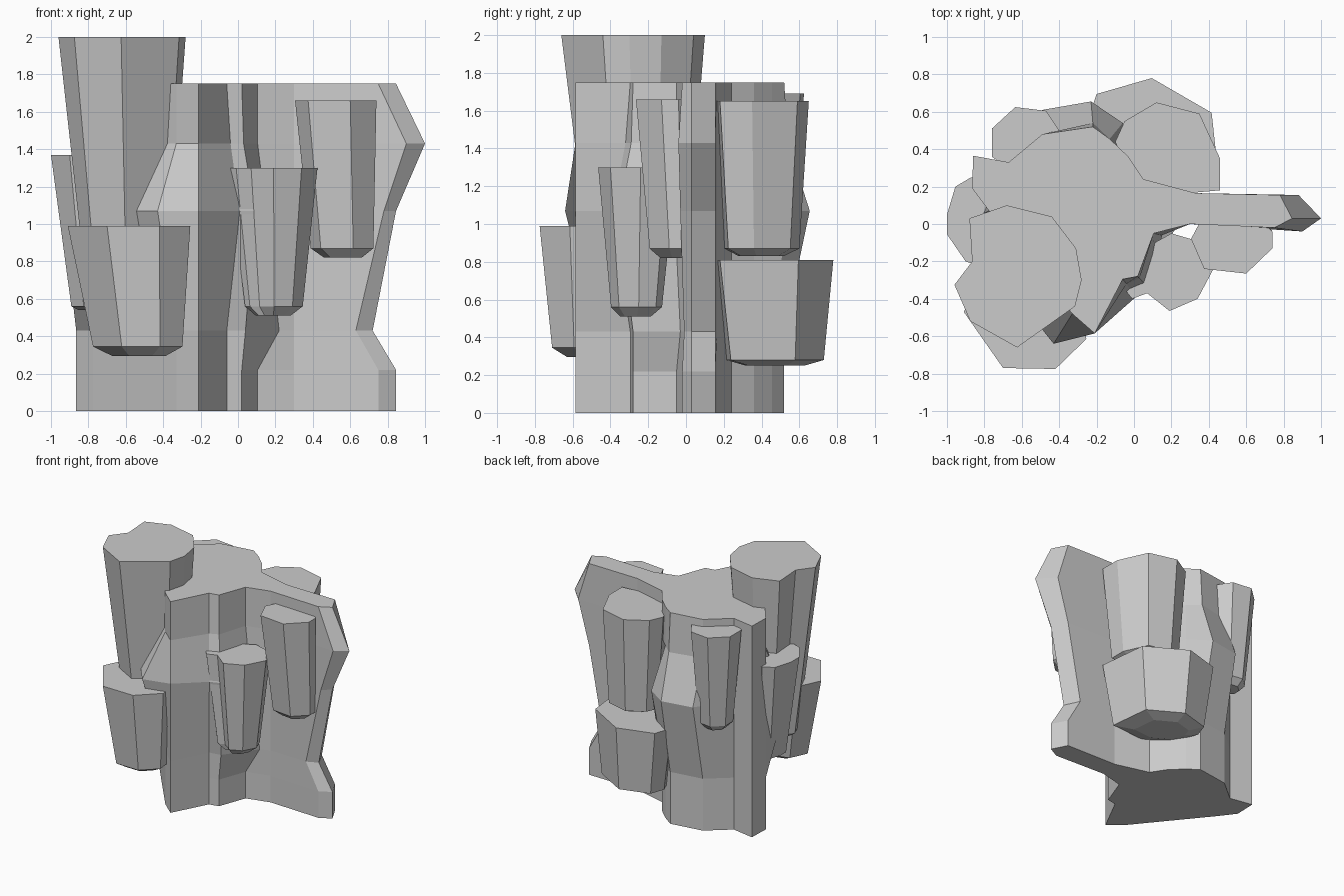
import bpy, bmesh


def loft(name, rings):
    """Skin a stack of equal-length rings of 3D points and cap both ends."""
    bm = bmesh.new()
    vr = [[bm.verts.new(p) for p in ring] for ring in rings]
    n = len(vr[0])
    for a, b in zip(vr, vr[1:]):
        for i in range(n):
            j = (i + 1) % n
            bm.faces.new((a[i], a[j], b[j], b[i]))
    bm.faces.new(vr[0][::-1])
    bm.faces.new(vr[-1])
    bmesh.ops.recalc_face_normals(bm, faces=bm.faces)
    me = bpy.data.meshes.new(name)
    bm.to_mesh(me)
    bm.free()
    ob = bpy.data.objects.new(name, me)
    bpy.context.collection.objects.link(ob)
    return ob


def column(name, top, z_top, z_low, focus, s, tip=0.05):
    """Rock column: flat top, tapering towards a focus point, blunt pointed foot."""
    def shrink(pts, k, c):
        return [(c[0] + k * (x - c[0]), c[1] + k * (y - c[1])) for x, y in pts]
    low = shrink(top, s, focus)
    mid = (sum(p[0] for p in low) / len(low), sum(p[1] for p in low) / len(low))
    foot = shrink(low, 0.6, mid)
    loft(name, [[(x, y, z) for x, y in ring] for ring, z in
                ((foot, z_low - tip), (low, z_low), (top, z_top))])


# Main rock core: one outline, with some corners pushed at the middle levels
outline = [(0.845, 0.03), (0.78, 0.155), (0.33, 0.165), (0.05, 0.24),
           (-0.03, 0.36), (-0.13, 0.455), (-0.22, 0.52), (-0.49, 0.48),
           (-0.67, 0.33), (-0.86, 0.365), (-0.865, 0.19), (-0.775, 0.07),
           (-0.33, -0.48), (-0.21, -0.585), (-0.06, -0.295), (0.02, -0.28),
           (0.105, -0.05), (0.3, 0.0), (0.75, -0.02)]
levels = [
    (0.0, {}),
    (0.22, {}),
    (0.43, {0: (0.72, 0.03), 1: (0.66, 0.155), 15: (0.04, -0.28),
            16: (0.22, -0.03), 18: (0.63, -0.01)}),
    (1.07, {0: (0.845, 0.03), 1: (0.78, 0.155), 5: (-0.06, 0.54),
            6: (-0.23, 0.655), 7: (-0.49, 0.61), 11: (-0.94, 0.0),
            12: (-0.43, -0.64), 14: (0.01, -0.39), 15: (0.09, -0.36),
            16: (0.15, -0.06), 18: (0.78, -0.03)}),
    (1.43, {0: (1.0, 0.03), 1: (0.88, 0.155), 6: (-0.22, 0.54),
            14: (-0.04, -0.32), 15: (0.03, -0.29), 18: (0.9, -0.04)}),
    (1.75, {}),
]
loft("rock_core", [[(*moved.get(i, p), z) for i, p in enumerate(outline)]
                   for z, moved in levels])

# Columns clustered around the core
column("tall_left_column",
       [(-0.68, 0.10), (-0.88, 0.03), (-0.865, -0.2), (-0.96, -0.325),
        (-0.875, -0.52), (-0.625, -0.66), (-0.315, -0.44), (-0.28, -0.30),
        (-0.31, -0.13), (-0.44, 0.04)], 2.0, 0.6, (-0.55, -0.2), 0.62)
column("front_left_low_column",
       [(-0.91, -0.47), (-0.70, -0.77), (-0.42, -0.775), (-0.255, -0.615),
        (-0.28, -0.38), (-0.55, -0.2), (-0.82, -0.28)],
       0.99, 0.345, (-0.41, -0.53), 0.73)
column("left_column",
       [(-1.0, -0.055), (-1.0, 0.05), (-0.955, 0.2), (-0.87, 0.25),
        (-0.7, 0.2), (-0.65, -0.1), (-0.75, -0.25), (-0.9, -0.2)],
       1.37, 0.56, (-0.68, 0.0), 0.66, 0.02)
column("front_middle_column",
       [(-0.05, -0.35), (-0.01, -0.40), (0.07, -0.37), (0.19, -0.465),
        (0.34, -0.40), (0.425, -0.24), (0.37, -0.1), (0.2, -0.05),
        (0.02, -0.15)], 1.30, 0.56, (0.2, -0.27), 0.65)
column("front_right_column",
       [(0.305, -0.08), (0.375, -0.24), (0.6, -0.265), (0.74, -0.13),
        (0.74, -0.04), (0.6, 0.1), (0.4, 0.1)],
       1.66, 0.87, (0.67, 0.05), 0.77)
column("back_right_column",
       [(-0.1, 0.44), (-0.05, 0.55), (0.12, 0.65), (0.35, 0.59),
        (0.46, 0.35), (0.46, 0.18), (0.17, 0.155), (0.0, 0.2)],
       1.65, 0.87, (0.2, 0.4), 0.8, 0.04)
column("back_right_low_column",
       [(-0.25, 0.55), (-0.2, 0.695), (0.095, 0.78), (0.415, 0.595),
        (0.46, 0.18), (0.1, 0.15), (-0.15, 0.3)],
       0.81, 0.28, (0.15, 0.5), 0.82, 0.03)
column("back_left_column",
       [(-0.76, 0.36), (-0.76, 0.51), (-0.635, 0.625), (-0.47, 0.605),
        (-0.40, 0.5), (-0.5, 0.33), (-0.65, 0.28)],
       1.69, 0.92, (-0.55, 0.4), 0.68)
